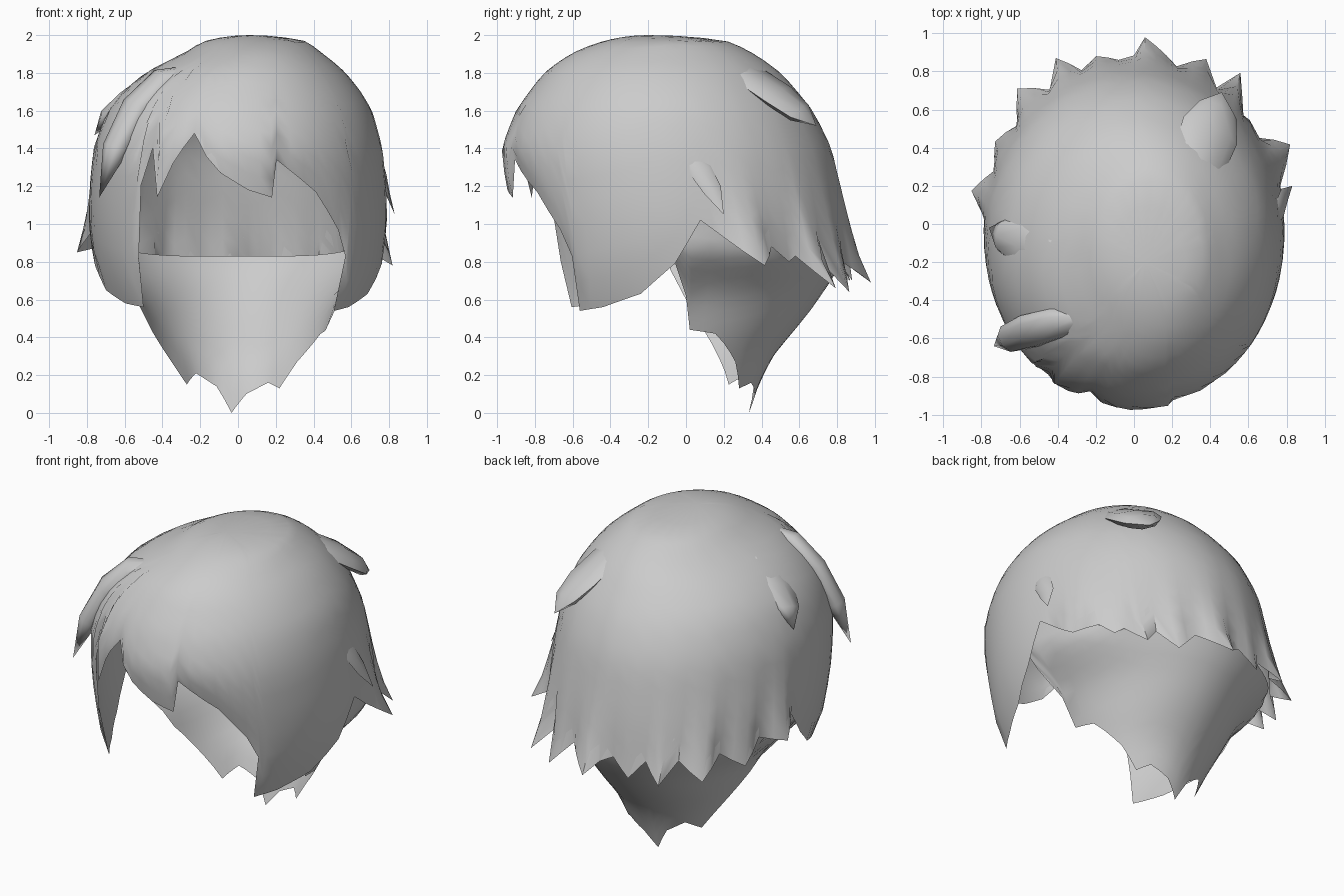
import bpy, bmesh, math
from mathutils import Vector

if "Cube" in bpy.data.objects:
    bpy.data.objects.remove(bpy.data.objects["Cube"])

hair = bpy.data.materials.new("hair_grey")
hair.use_nodes = True
hair.diffuse_color = (0.6, 0.6, 0.6, 1)
hair.node_tree.nodes["Principled BSDF"].inputs["Base Color"].default_value = (0.6, 0.6, 0.6, 1)


def lerp(table, v):
    """Linear lookup in rows of (key, value, value, ...)."""
    if v <= table[0][0]:
        return table[0][1:]
    for a, b in zip(table, table[1:]):
        if v <= b[0]:
            f = (v - a[0]) / (b[0] - a[0])
            return [p + (q - p) * f for p, q in zip(a[1:], b[1:])]
    return table[-1][1:]


def finish(name, bm, angle):
    bmesh.ops.recalc_face_normals(bm, faces=bm.faces)
    mesh = bpy.data.meshes.new(name)
    bm.to_mesh(mesh)
    bm.free()
    mesh.materials.append(hair)
    ob = bpy.data.objects.new(name, mesh)
    bpy.context.collection.objects.link(ob)
    bpy.ops.object.select_all(action='DESELECT')
    ob.select_set(True)
    bpy.context.view_layer.objects.active = ob
    bpy.ops.object.shade_smooth_by_angle(angle=math.radians(angle))


def columns(edge, step):
    """Angles of every hairline point, with extra ones in the wide gaps."""
    out = []
    for a, b in zip(edge, edge[1:]):
        n = max(1, math.ceil((b[0] - a[0]) / step))
        out += [a[0] + (b[0] - a[0]) * i / n for i in range(n)]
    return out + [edge[-1][0]]


def shell(name, point, edge, top, rows, step, thick, closed):
    """Two layers hanging from top(angle) that meet in a sharp, jagged hairline."""
    bm = bmesh.new()
    grid = []
    for a in columns(edge, step)[:-1 if closed else None]:
        z, flare = lerp(edge, a)
        start, end = math.sqrt(2 - top(a)), math.sqrt(2 - z)
        col = []
        # Down the outer layer, then back up the inner one
        for i in range(2 * rows + 1):
            if closed and grid and i in (0, 2 * rows):
                col.append(grid[0][i])
                continue
            t = 1 - abs(i - rows) / rows
            p = point(a, start + (end - start) * t)
            k = 1 + (flare - 1) * t ** 12
            p = Vector((p.x * k, p.y * k, p.z))
            if i > rows:
                inward = Vector((0, -.05, max(.3, min(1.1, p.z)))) - p
                p += inward.normalized() * thick * min(1, (1 - t) * 5)
            col.append(bm.verts.new(p))
        grid.append(col)
    for c, d in zip(grid, grid[1:] + grid[:1] if closed else grid[1:]):
        for i in range(2 * rows):
            quad = [c[i], c[i + 1], d[i + 1], d[i]]
            if c[i] is d[i]:
                quad.pop()
            elif c[i + 1] is d[i + 1]:
                quad.pop(2)
            bm.faces.new(quad)
    finish(name, bm, 60)


# Main cap: height, centre x, half width, front y, back y
cap_profile = sorted((math.sqrt(2 - z), c, w, f, b) for z, c, w, f, b in [
    (2.0, .06, 0, -.20, -.20), (1.97, .09, .26, -.43, .21), (1.9, .08, .37, -.61, .36),
    (1.8, .04, .53, -.75, .50), (1.7, .02, .63, -.83, .59), (1.6, .01, .70, -.90, .67),
    (1.4, 0, .765, -.98, .77), (1.2, 0, .785, -.97, .815), (1.0, 0, .79, -.94, .85),
    (.8, 0, .765, -.92, .865), (.65, 0, .72, -.92, .87), (.54, 0, .65, -.91, .87)])


def cap_point(a, s):
    c, w, f, b = lerp(cap_profile, s)
    r = math.radians(a)
    return Vector((c + w * math.sin(r), (f + b) / 2 - (b - f) / 2 * math.cos(r), 2 - s * s))


# Hairline: angle from the front, height, outward flare
cap_edge = [
    (-180, .76, 1.02), (-174, .80, 1), (-165, .70, 1.05), (-159, .80, 1),
    (-151, .70, 1.15), (-145, .81, 1), (-135, .72, 1.17), (-128, .83, 1),
    (-118, .75, 1.10), (-111, .88, 1), (-102, .85, 1.13), (-95, .95, 1),
    (-86, .78, 1), (-76, .65, 1), (-62, .58, 1), (-49, .56, 1),
    (-44, .80, .99), (-42, 1.20, .98), (-37, 1.40, .98), (-33, 1.14, 1.0),
    (-27, 1.32, .98), (-19, 1.48, .97), (-13, 1.36, .98), (-7, 1.27, .98),
    (4, 1.18, .98), (13.5, 1.14, .98), (16, 1.34, .96), (33, 1.17, .96),
    (44, .97, .97), (49, .83, .98), (52, .54, .99), (62, .56, 1),
    (76, .63, 1), (88, .79, 1), (98, 1.02, 1), (106, .92, 1.02),
    (115, .78, 1.19), (123, .88, 1), (129, .80, 1.02), (133, .83, 1),
    (140, .66, 1.20), (146, .80, 1), (152, .64, 1.13), (163, .80, 1),
    (176, .69, 1.13), (180, .76, 1.02)]
shell("hair_cap", cap_point, cap_edge, lambda a: 2, 18, 6, .025, True)

# Nape piece, tucked under the cap edge: height, half width, back y
nape_profile = sorted((math.sqrt(2 - z), w, b) for z, w, b in [
    (1.05, .772, .828), (.85, .755, .838), (.75, .66, .80), (.65, .565, .735),
    (.55, .51, .665), (.45, .47, .585), (.3, .40, .46), (.15, .335, .385), (0, .28, .335)])


def nape_point(a, s):
    w, b = lerp(nape_profile, s)
    r = math.radians(a)
    return Vector((w * math.sin(r), b * math.cos(r), 2 - s * s))


nape_edge = [
    (-96, .76, 1), (-90, .60, 1), (-86, .50, 1), (-74, .36, 1), (-54, .15, 1),
    (-38, .21, 1), (-20, .14, 1), (-7, 0, 1), (8, .10, 1), (28, .16, 1),
    (42, .13, 1), (54, .27, 1), (74, .42, 1), (88, .44, 1), (90, .62, 1), (94, .79, 1)]
shell("nape_hair", nape_point, nape_edge,
      lambda a: .83 + .21 * min(1, abs(a) / 82) ** 4, 10, 7, .01, False)


def tuft(name, path, thick, sides=8):
    """Flattened tapering lock; path rows are x, y, z, half width."""
    bm = bmesh.new()
    pts = [Vector(p[:3]) for p in path]
    rings = []
    for i, p in enumerate(pts[:-1]):
        tangent = (pts[i + 1] - pts[max(i - 1, 0)]).normalized()
        out = p - Vector((0, -.05, 1.1))
        side = tangent.cross(out).normalized()
        up = side.cross(tangent).normalized()
        w = path[i][3]
        h = thick * min(1, w / .08)
        rings.append([bm.verts.new(p + side * w * math.cos(k * math.tau / sides)
                                   + up * h * math.sin(k * math.tau / sides))
                      for k in range(sides)])
    tip = bm.verts.new(pts[-1])
    bm.faces.new(rings[0])
    for k in range(sides):
        n = (k + 1) % sides
        for a, b in zip(rings, rings[1:]):
            bm.faces.new((a[k], a[n], b[n], b[k]))
        bm.faces.new((rings[-1][k], rings[-1][n], tip))
    finish(name, bm, 70)


# Loose locks lying on the cap
tuft("right_front_tuft", [(-.25, -.49, 1.80, .05), (-.40, -.52, 1.76, .09),
     (-.54, -.56, 1.62, .10), (-.65, -.60, 1.40, .08), (-.735, -.64, 1.14, 0)], .06)
tuft("right_side_tuft", [(-.26, -.24, 1.84, .08), (-.44, -.18, 1.77, .15),
     (-.59, -.11, 1.665, .14), (-.69, -.06, 1.57, .09), (-.76, -.02, 1.47, 0)], .045)
tuft("back_left_tuft", [(.27, .14, 1.85, .08), (.34, .33, 1.785, .15),
     (.40, .49, 1.68, .16), (.44, .60, 1.59, .11), (.46, .69, 1.52, 0)], .045)
tuft("left_side_tuft", [(.74, .02, 1.36, .04), (.765, .08, 1.28, .06),
     (.785, .14, 1.18, .05), (.83, .20, 1.05, 0)], .02)
